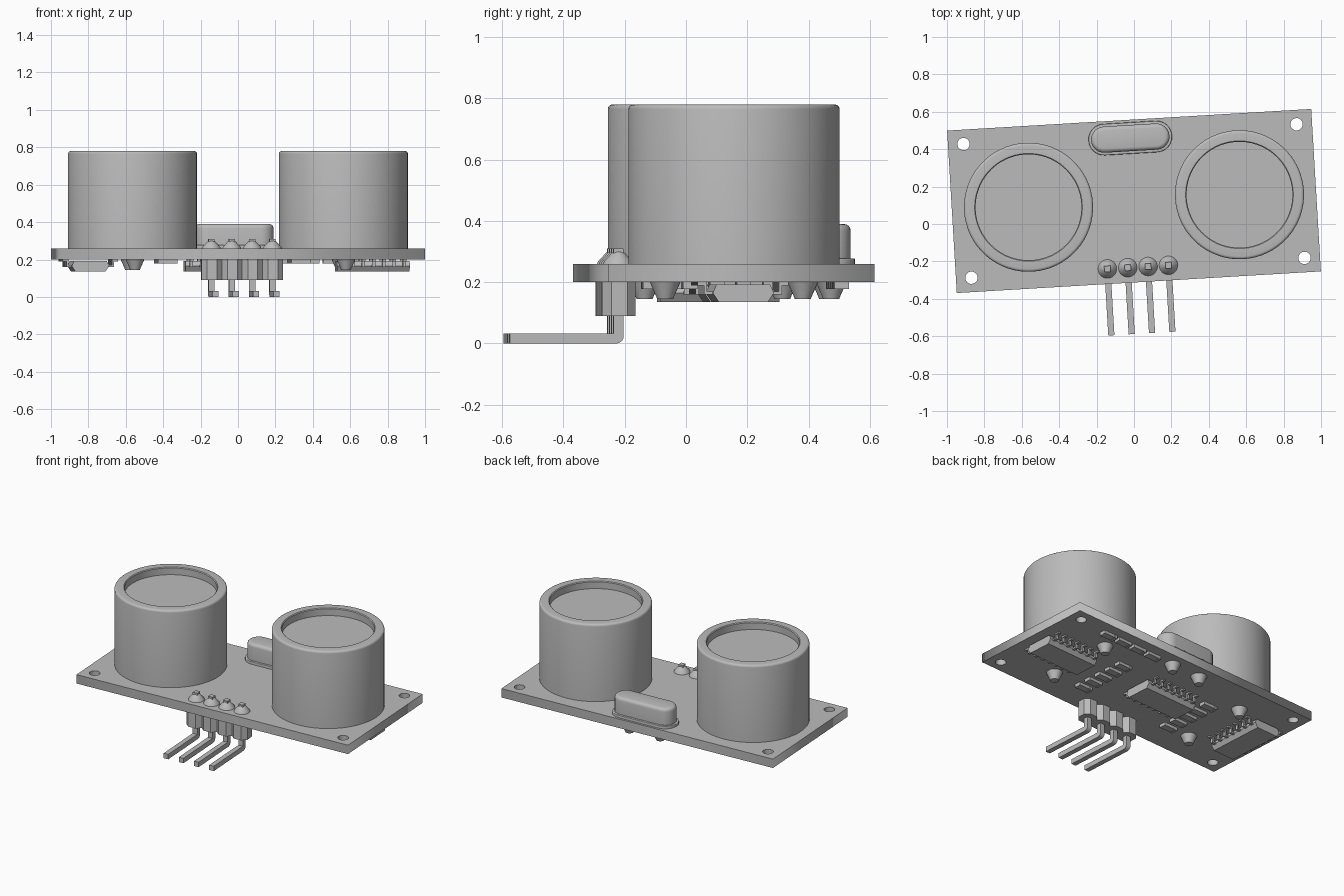
import bpy, bmesh, math
from mathutils import Matrix, Vector

cube = bpy.data.objects.get("Cube")
if cube:
    bpy.data.objects.remove(cube, do_unlink=True)

GREY = (0.5, 0.5, 0.5, 1)
mat = bpy.data.materials.new("plain grey")
mat.use_nodes = True
mat.diffuse_color = GREY
mat.node_tree.nodes["Principled BSDF"].inputs["Base Color"].default_value = GREY

# The whole module sits slightly turned about the board centre
PLACE = Matrix.Translation((0, 0.123, 0)) @ Matrix.Rotation(math.radians(3.4), 4, "Z")
BOTTOM, TOP = 0.2, 0.26


def finish(name, bm, at=(0, 0, 0), turn=0):
    bmesh.ops.recalc_face_normals(bm, faces=bm.faces)
    mesh = bpy.data.meshes.new(name)
    bm.to_mesh(mesh)
    bm.free()
    mesh.materials.append(mat)
    ob = bpy.data.objects.new(name, mesh)
    bpy.context.collection.objects.link(ob)
    ob.matrix_world = PLACE @ Matrix.Translation(at) @ Matrix.Rotation(turn, 4, "Z")
    return ob


def smooth(ob):
    bpy.ops.object.select_all(action="DESELECT")
    ob.select_set(True)
    bpy.context.view_layer.objects.active = ob
    bpy.ops.object.shade_smooth_by_angle(angle=math.radians(35))


def lathe(name, profile, at, steps=32):
    bm = bmesh.new()
    verts = [bm.verts.new((r, 0, z)) for r, z in profile]
    edges = [bm.edges.new(pair) for pair in zip(verts, verts[1:])]
    bmesh.ops.spin(bm, geom=verts + edges, axis=(0, 0, 1), cent=(0, 0, 0),
                   angle=math.tau, steps=steps)
    bmesh.ops.remove_doubles(bm, verts=bm.verts, dist=1e-5)
    smooth(finish(name, bm, at))


def prism(bm, outline, offset, to_3d):
    """Extrude a flat outline along an offset vector."""
    face = bm.faces.new([bm.verts.new(to_3d(a, b)) for a, b in outline])
    new = bmesh.ops.extrude_face_region(bm, geom=[face])["geom"]
    bmesh.ops.translate(bm, vec=offset,
                        verts=[v for v in new if isinstance(v, bmesh.types.BMVert)])


def box(bm, center, size):
    bmesh.ops.create_cube(bm, size=1, matrix=Matrix.Translation(center)
                          @ Matrix.Diagonal((*size, 1)))


def arc(cx, cy, r, start, end, n):
    return [(cx + r * math.cos(math.radians(start + (end - start) * i / n)),
             cy + r * math.sin(math.radians(start + (end - start) * i / n)))
            for i in range(n + 1)]


# Circuit board with four corner holes
curve = bpy.data.curves.new("circuit_board", "CURVE")
curve.dimensions = "2D"
curve.fill_mode = "BOTH"
curve.extrude = (TOP - BOTTOM) / 2
loops = [[(-0.975, -0.435), (0.975, -0.435), (0.975, 0.435), (-0.975, 0.435)]]
loops += [arc(sx * 0.892, sy * 0.358, 0.033, 0, 345, 23) for sx in (-1, 1) for sy in (-1, 1)]
for loop in loops:
    spline = curve.splines.new("POLY")
    spline.points.add(len(loop) - 1)
    for p, (x, y) in zip(spline.points, loop):
        p.co = (x, y, 0, 1)
    spline.use_cyclic_u = True
curve.materials.append(mat)
board = bpy.data.objects.new("circuit_board", curve)
bpy.context.collection.objects.link(board)
board.matrix_world = PLACE @ Matrix.Translation((0, 0, (TOP + BOTTOM) / 2))
bpy.ops.object.select_all(action="DESELECT")
board.select_set(True)
bpy.context.view_layer.objects.active = board
bpy.ops.object.convert(target="MESH")

# Transducer cans with recessed faces, and their solder joints below
JOINT = [(0, -0.055), (0.026, -0.055), (0.03, -0.045), (0.05, 0), (0, 0)]
for side, sx in (("left", 1), ("right", -1)):
    can = [(0, 0), (0.345, 0)] + arc(0.33, 0.505, 0.015, 0, 90, 4)
    can += [(0.288, 0.52), (0.283, 0.515), (0.283, 0.47), (0, 0.47)]
    lathe(side + "_transducer", can, (sx * 0.565, 0, TOP), 64)
    for sy in (-1, 1):
        lathe(side + "_transducer_joint", JOINT, (sx * 0.565, sy * 0.225, BOTTOM), 20)
    lathe(side + "_crystal_joint", JOINT, (sx * 0.11, 0.345, BOTTOM), 20)


# Crystal oscillator: flange and rounded can
def stadium(half, r):
    return arc(half, 0, r, -90, 90, 12) + arc(-half, 0, r, 90, 270, 12)


for name, r, z0, z1, bevel in (("crystal_flange", 0.084, 0, 0.018, 0.004),
                               ("crystal_can", 0.07, 0.018, 0.13, 0.022)):
    bm = bmesh.new()
    prism(bm, stadium(0.14, r), (0, 0, z1 - z0), lambda a, b: (a, b, z0))
    rim = [e for e in bm.edges if all(v.co.z > z1 - 1e-4 for v in e.verts)]
    bmesh.ops.bevel(bm, geom=rim, offset=bevel, segments=4, profile=0.5, affect="EDGES")
    smooth(finish(name, bm, (0, 0.337, TOP)))

# Pin header: chamfered housing cells, bent pins, solder cones
PIN, HALF, CHAMFER = 0.033, 0.0545, 0.028
for i in range(4):
    at = ((i - 1.5) * 0.109, -0.354, 0)
    bm = bmesh.new()
    c = HALF - CHAMFER
    cell = [(HALF, -c), (HALF, c), (c, HALF), (-c, HALF),
            (-HALF, c), (-HALF, -c), (-c, -HALF), (c, -HALF)]
    prism(bm, cell, (0, 0, 0.11), lambda a, b: (a, b, 0.09))
    finish("header_housing", bm, at)

    bm = bmesh.new()
    h = PIN / 2
    side_view = [(h, 0.31), (-h, 0.31), (-h, PIN), (-0.356, PIN), (-0.356, 0)]
    side_view += arc(h - 0.025, 0.025, 0.025, -90, 0, 5)
    prism(bm, side_view, (PIN, 0, 0), lambda a, b: (-h, a, b))
    finish("header_pin", bm, at)

    lathe("header_solder", [(0, 0), (0.05, 0), (0.047, 0.008), (0.022, 0.035),
                            (0.016, 0.04), (0, 0.04)], (at[0], at[1], TOP), 24)

# Chips: bodies with tapered sides and two rows of bent legs
for x, y, turn in ((0.72, 0.01, 0), (-0.09, 0.03, 0), (-0.8, 0.03, math.pi / 2)):
    bm = bmesh.new()
    section = [(-0.088, -0.008), (0.088, -0.008), (0.1, -0.035),
               (0.08, -0.065), (-0.08, -0.065), (-0.1, -0.035)]
    prism(bm, section, (0.39, 0, 0), lambda a, b: (-0.195, a, b))
    finish("chip_body", bm, (x, y, BOTTOM), turn)
    bm = bmesh.new()
    for n in range(7):
        px = (n - 3) * 0.055
        for s in (-1, 1):
            box(bm, (px, s * 0.107, -0.035), (0.018, 0.03, 0.01))
            box(bm, (px, s * 0.122, -0.02), (0.018, 0.01, 0.04))
            box(bm, (px, s * 0.134, -0.005), (0.018, 0.03, 0.01))
    finish("chip_legs", bm, (x, y, BOTTOM), turn)

# Small surface parts: two columns and one row, each with raised end caps
spots = [(x, -0.22 + 0.088 * i) for x in (0.325, -0.39) for i in range(5)]
spots += [(0.28 + 0.123 * i, 0.345) for i in range(4)]
for x, y in spots:
    bm = bmesh.new()
    box(bm, (0, 0, -0.01), (0.07, 0.045, 0.02))
    for s in (-1, 1):
        box(bm, (s * 0.043, 0, -0.011), (0.018, 0.047, 0.022))
    finish("surface_resistor", bm, (x, y, BOTTOM))
